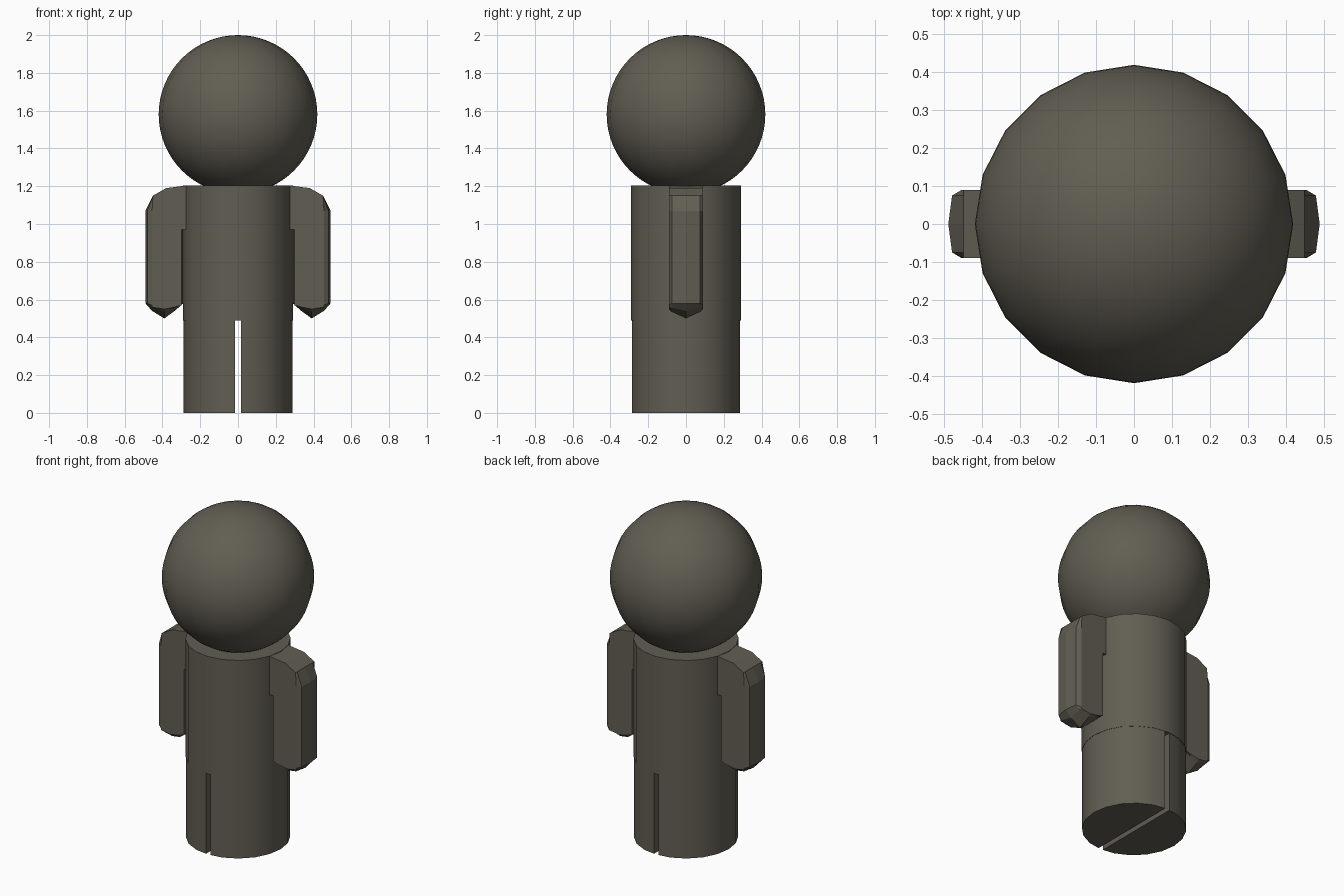
import bpy, bmesh, math
from mathutils import Matrix

if "Cube" in bpy.data.objects:
    bpy.data.objects.remove(bpy.data.objects["Cube"])

mat = bpy.data.materials.new("dark_clay")
mat.diffuse_color = (0.12, 0.112, 0.085, 1)
mat.use_nodes = True
mat.node_tree.nodes["Principled BSDF"].inputs["Base Color"].default_value = mat.diffuse_color


def finish(name, bm, angle=None):
    bmesh.ops.recalc_face_normals(bm, faces=bm.faces[:])
    mesh = bpy.data.meshes.new(name)
    bm.to_mesh(mesh)
    bm.free()
    mesh.materials.append(mat)
    ob = bpy.data.objects.new(name, mesh)
    bpy.context.collection.objects.link(ob)
    if angle:
        bpy.ops.object.select_all(action='DESELECT')
        ob.select_set(True)
        bpy.context.view_layer.objects.active = ob
        bpy.ops.object.shade_smooth_by_angle(angle=math.radians(angle))
    return ob


def cylinder(radius, z0, z1):
    bm = bmesh.new()
    bmesh.ops.create_cone(bm, cap_ends=True, segments=20, radius1=radius, radius2=radius,
                          depth=z1 - z0, matrix=Matrix.Translation((0, 0, (z0 + z1) / 2)))
    return bm


# Head
bm = bmesh.new()
bmesh.ops.create_uvsphere(bm, u_segments=20, v_segments=32, radius=0.42,
                          matrix=Matrix.Translation((0, 0, 1.58)))
finish("head", bm, 40)

# Torso
finish("torso", cylinder(0.29, 0.49, 1.205), 40)


# Legs: halves of a cylinder with a narrow slot between them
def leg(name, side):
    bm = cylinder(0.288, 0, 0.49)
    cut = bmesh.ops.bisect_plane(bm, geom=bm.verts[:] + bm.edges[:] + bm.faces[:],
                                 plane_co=(side * 0.015, 0, 0), plane_no=(side, 0, 0),
                                 clear_inner=True)
    edges = [e for e in cut["geom_cut"] if isinstance(e, bmesh.types.BMEdge)]
    bmesh.ops.holes_fill(bm, edges=edges)
    finish(name, bm, 40)


# Arms: front outlines lofted from back to front, narrower towards the flat sides
def outline(outer, inner, low, tip):
    return [(0.2, 1.203), (0.28, 1.203), (0.38, 1.19), (0.45, 1.15), (outer, 1.07),
            (outer, low), (0.455, (low + tip) / 2), (0.39, tip), (0.335, (low + tip) / 2),
            (inner, low), (inner, 0.97), (0.2, 0.97)]


def arm(name, side):
    flat = outline(0.455, 0.30, 0.57, 0.55)
    bevel = outline(0.48, 0.295, 0.58, 0.535)
    middle = outline(0.49, 0.29, 0.58, 0.50)
    layers = [(-0.09, flat), (-0.075, bevel), (0, middle), (0.075, bevel), (0.09, flat)]
    bm = bmesh.new()
    rings = [[bm.verts.new((side * x, y, z)) for x, z in pts] for y, pts in layers]
    n = len(flat)
    for a, b in zip(rings, rings[1:]):
        for i in range(n):
            j = (i + 1) % n
            bm.faces.new((a[i], a[j], b[j], b[i]))
    bm.faces.new(rings[0])
    bm.faces.new(rings[-1])
    finish(name, bm)


for label, side in (("left", -1), ("right", 1)):
    leg(label + "_leg", side)
    arm(label + "_arm", side)
